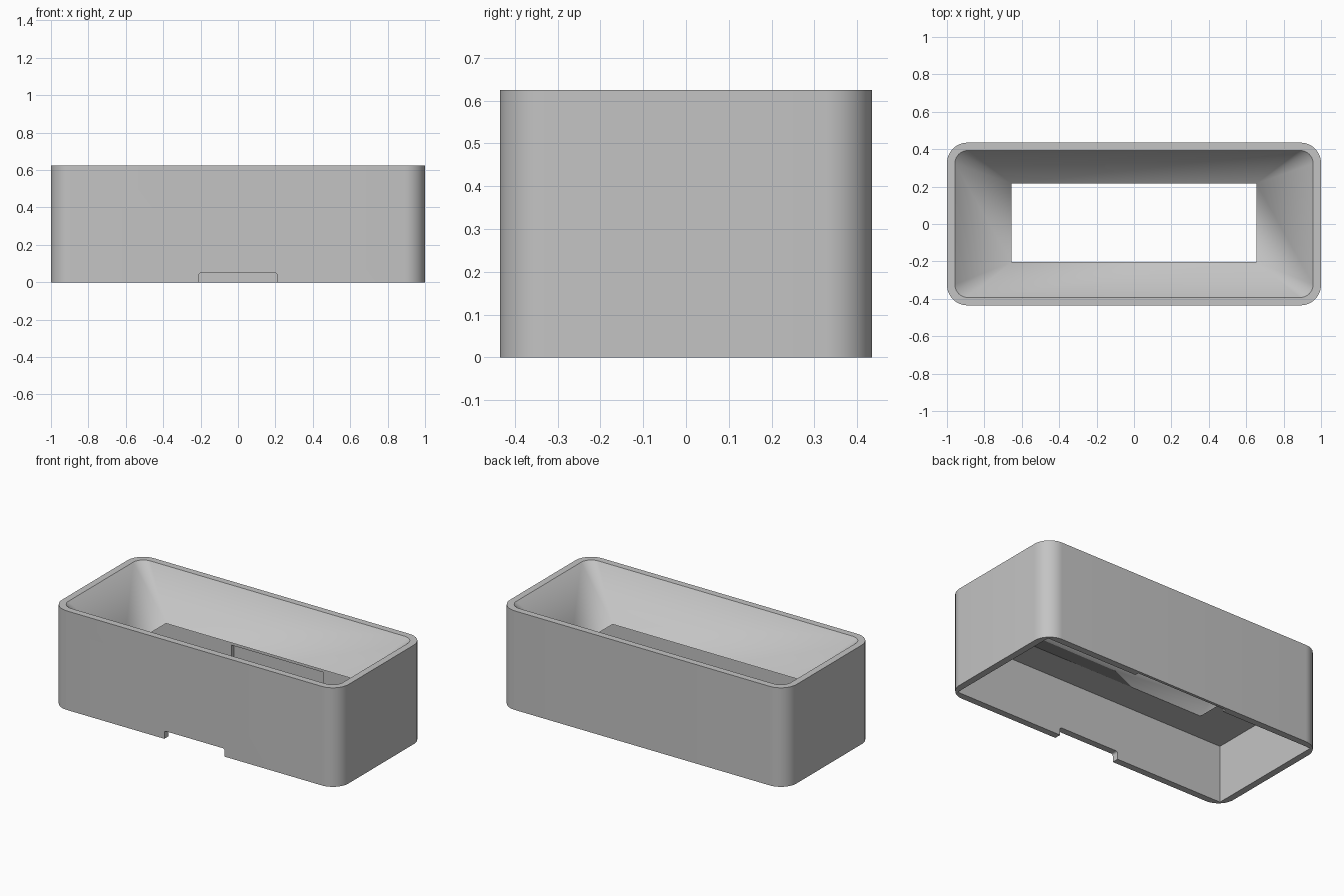
import bpy, bmesh
from math import sin, cos, pi, radians
from mathutils import Matrix

cube = bpy.data.objects.get("Cube")
if cube:
    bpy.data.objects.remove(cube, do_unlink=True)

W, D, H = 1.0, 0.435, 0.625      # half width, half depth, height
WALL, CEIL = 0.042, 0.36         # wall thickness, underside cavity height
SEG = 12                         # segments per rounded corner

plastic = bpy.data.materials.new("light grey")
plastic.use_nodes = True
grey = (0.55, 0.55, 0.55, 1)
plastic.diffuse_color = grey
plastic.node_tree.nodes["Principled BSDF"].inputs["Base Color"].default_value = grey


def ring(bm, hx, hy, r, z, cy=0):
    """Rounded rectangle loop, counterclockwise."""
    verts = []
    for i, (sx, sy) in enumerate([(1, 1), (-1, 1), (-1, -1), (1, -1)]):
        for k in range(SEG + 1):
            a = (i + k / SEG) * pi / 2
            verts.append(bm.verts.new((sx * (hx - r) + r * cos(a),
                                       cy + sy * (hy - r) + r * sin(a), z)))
    return verts


def finish(bm, name):
    mesh = bpy.data.meshes.new(name)
    bm.to_mesh(mesh)
    bm.free()
    obj = bpy.data.objects.new(name, mesh)
    bpy.context.collection.objects.link(obj)
    return obj


def box_cutter(name, x, y0, y1, z0, z1, bevel=0):
    bm = bmesh.new()
    bmesh.ops.create_cube(bm, size=1, matrix=Matrix.Translation(
        (0, (y0 + y1) / 2, (z0 + z1) / 2)) @ Matrix.Diagonal((2 * x, y1 - y0, z1 - z0, 1)))
    if bevel:
        edges = [e for e in bm.edges if all(v.co.z > z1 - 1e-4 for v in e.verts)
                 and abs(e.verts[0].co.x - e.verts[1].co.x) < 1e-4]
        bmesh.ops.bevel(bm, geom=edges, offset=bevel, segments=4,
                        profile=0.5, affect='EDGES')
    obj = finish(bm, name)
    obj.hide_render = True
    return obj


# Shell: outer wall, rim, funnel, ceiling, cavity wall and bottom rim in one loop
bm = bmesh.new()
rings = [
    ring(bm, W, D, 0.11, 0),
    ring(bm, W, D, 0.11, H),
    ring(bm, W - WALL, D - WALL, 0.07, H),
    ring(bm, 0.655, 0.21, 0, CEIL, 0.007),
    ring(bm, W - WALL, D - WALL, 0, CEIL),
    ring(bm, W - WALL, D - WALL, 0, 0),
]
for a, b in zip(rings, rings[1:] + rings[:1]):
    n = len(a)
    for i in range(n):
        j = (i + 1) % n
        bm.faces.new((a[i], a[j], b[j], b[i]))
bmesh.ops.remove_doubles(bm, verts=bm.verts, dist=1e-5)
bmesh.ops.recalc_face_normals(bm, faces=bm.faces)
shell = finish(bm, "planter_shell")
shell.data.materials.append(plastic)

# Front bottom notch and shallow recess inside the back wall
cutters = [
    box_cutter("front_notch_cutter", 0.21, -D - 0.1, -D + WALL + 0.05, -0.1, 0.05, 0.012),
    box_cutter("back_recess_cutter", 0.32, D - WALL - 0.05, D - WALL + 0.025, -0.1, 0.245),
]
bpy.ops.object.select_all(action='DESELECT')
shell.select_set(True)
bpy.context.view_layer.objects.active = shell
for cutter in cutters:
    mod = shell.modifiers.new(cutter.name, 'BOOLEAN')
    mod.operation, mod.solver, mod.object = 'DIFFERENCE', 'EXACT', cutter
    bpy.ops.object.modifier_apply(modifier=mod.name)
    bpy.data.objects.remove(cutter, do_unlink=True)

bpy.ops.object.shade_smooth_by_angle(angle=radians(30))
